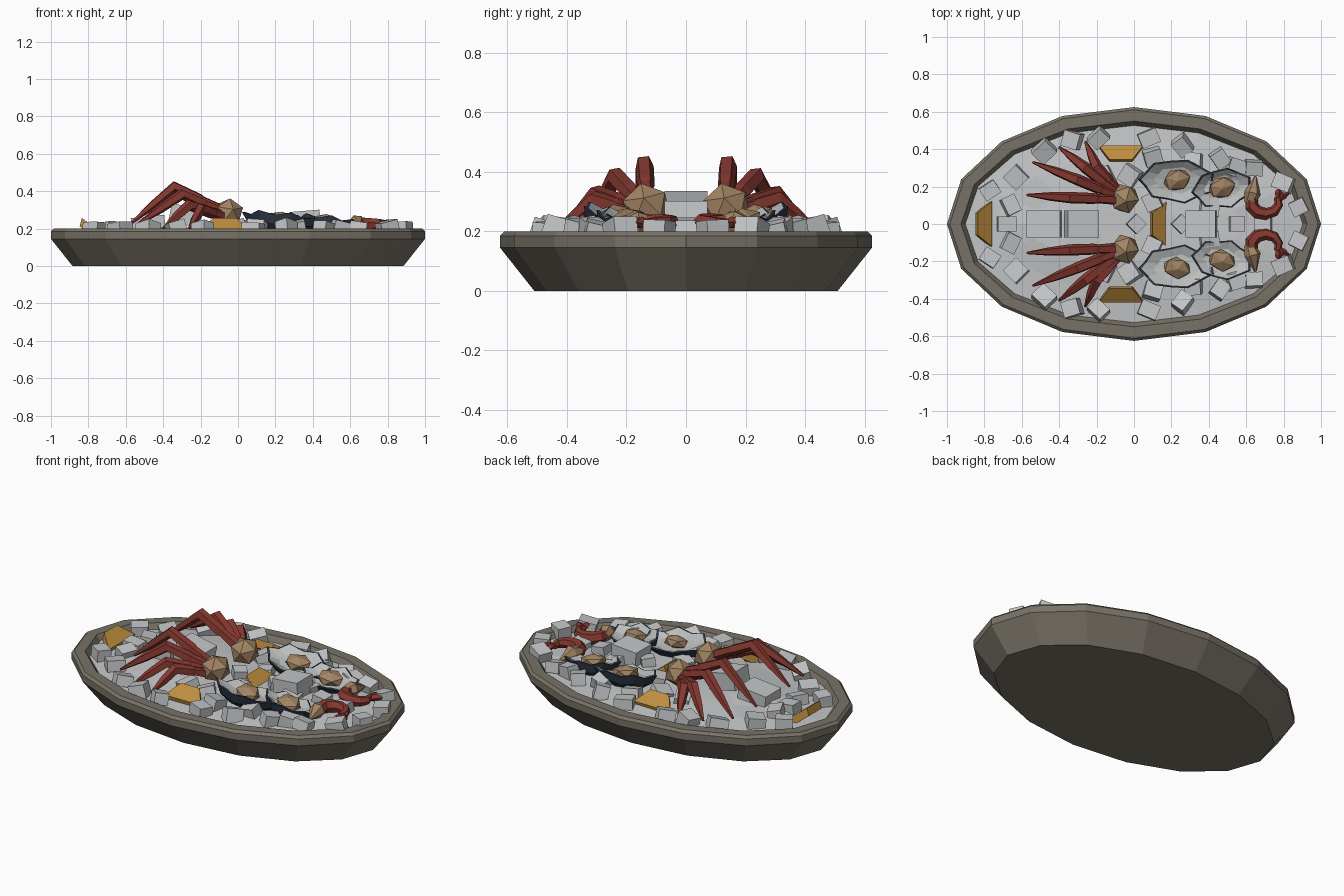
import bpy, bmesh, random
from math import sin, cos, pi, tau
from mathutils import Vector, Matrix, Euler

random.seed(4)
cube = bpy.data.objects.get("Cube")
if cube:
    bpy.data.objects.remove(cube)


def material(name, r, g, b):
    m = bpy.data.materials.new(name)
    m.use_nodes = True
    m.diffuse_color = (r, g, b, 1)
    m.node_tree.nodes["Principled BSDF"].inputs["Base Color"].default_value = (r, g, b, 1)
    return m


STONE = material("stone", .19, .17, .135)
ICE = material("ice", .55, .56, .57)
RED = material("cooked_red", .24, .04, .03)
TAN = material("tan_meat", .36, .23, .125)
GOLD = material("lemon_gold", .52, .27, .05)
NAVY = material("shell_navy", .026, .038, .06)
PEARL = material("shell_pearl", .5, .51, .51)


def finish(name, bm, mat):
    bmesh.ops.recalc_face_normals(bm, faces=bm.faces)
    me = bpy.data.meshes.new(name)
    bm.to_mesh(me)
    bm.free()
    me.materials.append(mat)
    ob = bpy.data.objects.new(name, me)
    bpy.context.collection.objects.link(ob)
    return ob


def loft(name, rings, mat, cap_start=True, cap_end=True):
    """Skin a list of equal-length point rings."""
    bm = bmesh.new()
    vs = [[bm.verts.new(p) for p in ring] for ring in rings]
    n = len(vs[0])
    for a, b in zip(vs, vs[1:]):
        for i in range(n):
            j = (i + 1) % n
            bm.faces.new((a[i], a[j], b[j], b[i]))
    if cap_start:
        bm.faces.new(vs[0])
    if cap_end:
        bm.faces.new(vs[-1])
    return finish(name, bm, mat)


def oval(inset, z, jitter=0):
    return [((1 - inset) * cos(i * tau / 16), (.625 - inset) * sin(i * tau / 16),
             z + random.uniform(-jitter, jitter)) for i in range(16)]


def limb(name, path, radii, mat, sides=5):
    """Tapered tube along a path."""
    pts = [Vector(p) for p in path]
    rings = []
    for i, p in enumerate(pts):
        d = (pts[min(i + 1, len(pts) - 1)] - pts[max(i - 1, 0)]).normalized()
        u = d.cross(Vector((.1, .2, 1))).normalized()
        v = u.cross(d)
        rings.append([p + radii[i] * (u * cos(k * tau / sides) + v * sin(k * tau / sides))
                      for k in range(sides)])
    return loft(name, rings, mat)


def lump(name, pos, size, mat, turn=0):
    bm = bmesh.new()
    bmesh.ops.create_icosphere(bm, subdivisions=1, radius=1)
    bm.transform(Matrix.LocRotScale(Vector(pos), Euler((.2, .1, turn)), Vector(size)))
    return finish(name, bm, mat)


def block(name, pos, size, rot):
    bm = bmesh.new()
    bmesh.ops.create_cube(bm, size=1)
    bm.transform(Matrix.LocRotScale(Vector(pos), Euler(rot), Vector(size)))
    return finish(name, bm, ICE)


# Platter: flared faceted bowl with a flat rim
loft("platter", [oval(.115, 0), oval(0, .145), oval(0, .185), oval(.015, .2),
                 oval(.075, .2), oval(.1, .16)], STONE, cap_end=False)

# Bed of crushed ice
loft("ice_bed", [oval(.098, .17), oval(.26, .185, .008), oval(.42, .2, .008),
                 oval(.56, .205)], ICE, cap_start=False)

# Large ice blocks along the middle
for x, z, sx, sy, sz, tilt in ((-.68, .2, .1, .08, .06, .1), (-.48, .225, .18, .145, .08, -.1),
                               (-.28, .27, .17, .145, .1, .2), (.36, .245, .16, .145, .1, -.08),
                               (.55, .205, .08, .08, .07, .15), (.69, .2, .09, .07, .06, -.15)):
    block("large_ice_block", (x, 0, z), (sx, sy, sz), (0, tilt, 0))
for x in (.01, .25):
    block("middle_ice_cube", (x, 0, .215), (.075, .075, .07), (.1, .1, pi / 4))

# Small ice cubes scattered on both sides
SPOTS = ((-.48, .39), (-.19, .46), (.08, .46), (.26, .42), (.46, .35), (.64, .3),
         (-.77, .18), (-.63, .25), (.88, .09), (-.02, .26), (-.66, .1), (.4, .08),
         (.32, .33), (-.33, .45), (.8, .22), (.1, .36), (.55, .3), (.1, .12), (-.15, .25))
for x, y in SPOTS:
    rot = [random.uniform(-.28, .28), random.uniform(-.28, .28), random.uniform(-.8, .8)]
    size = [random.uniform(.075, .105), random.uniform(.075, .1), random.uniform(.06, .085)]
    for s in (1, -1):
        block("ice_cube", (x, y * s, .2), size, (rot[0] * s, rot[1], rot[2] * s))


# Lemon wedges: half hexagons leaning back, face turned along the given direction
def wedge(x, y, out):
    out = Vector((*out, 0))
    side = Vector((-out.y, out.x, 0))
    base = Vector((x, y, .2))
    rise = Vector((0, 0, .55)) - out * .72
    face = [base + .12 * (side * cos(k * pi / 3) + rise * sin(k * pi / 3)) for k in range(4)]
    back = [p - out * .012 - Vector((0, 0, .045)) for p in face]
    loft("lemon_wedge", [face, back], GOLD)


for x, y, out in ((-.07, .42, (0, 1)), (-.07, -.42, (0, -1)),
                  (-.76, 0, (1, 0)), (.175, 0, (1, 0))):
    wedge(x, y, out)


# Oysters: scalloped dark shell, pale lining and a lump of meat
def oyster(x, y, z, length, width, turn, s):
    rot = Euler((.18 * s, .1, turn * s)).to_matrix()

    def ring(scale, h):
        pts = []
        for i in range(14):
            a = i * tau / 14
            wave = scale * (1 + (.07 if i % 2 else -.05))
            pts.append(Vector((x, y * s, z)) + rot @ Vector(
                (length * wave * cos(a), s * width * wave * sin(a) * (.85 + .15 * abs(sin(a))),
                 h + (.012 if i % 2 else -.006) * (scale > .8))))
        return pts
    loft("oyster_shell", [ring(.5, -.055), ring(.85, -.025), ring(1, .022), ring(.93, .024)],
         NAVY, cap_end=False)
    loft("oyster_lining", [ring(.93, .024), ring(.6, .004), ring(.3, 0)], PEARL, cap_start=False)
    lump("oyster_meat", (x, y * s, z + .018), (.08, .062, .038), TAN, .3 * s)


# Crab legs: start, raised knee, lowered tip
LEGS = (((-.07, .13, .29), (-.34, .14, .425), (-.57, .155, .23)),
        ((-.07, .14, .28), (-.30, .235, .385), (-.54, .33, .22)),
        ((-.07, .15, .27), (-.26, .3, .325), (-.4, .41, .2)),
        ((-.07, .16, .26), (-.2, .305, .305), (-.26, .44, .2)))

for s in (1, -1):
    oyster(.23, .235, .235, .2, .115, -.05, s)
    oyster(.47, .195, .222, .16, .105, .12, s)

    lump("crab_body", (-.05, .135 * s, .285), (.082, .085, .078), TAN)
    for a, knee, tip in LEGS:
        a, knee, tip = (Vector((p[0], p[1] * s, p[2])) for p in (a, knee, tip))
        limb("crab_leg", [a, a.lerp(knee, .45), a.lerp(knee, .52), knee,
                          knee.lerp(tip, .5), tip],
             [.032, .026, .031, .032, .024, .007], RED)

    # Curled prawn: body arc, tan head and split tail
    arc = [(.7 + .075 * cos(t), s * (.115 - .062 * sin(t)), .225)
           for t in [pi * (k / 6 * 1.25 - .15) for k in range(7)]]
    limb("prawn_body", arc, [.018, .024, .029, .033, .036, .037, .034], RED, 6)
    limb("prawn_head", [(.615, .11 * s, .225), (.635, .165 * s, .23), (.65, .255 * s, .215)],
         [.028, .044, .006], TAN, 6)
    for dx, dy in ((.83, .165), (.775, .2)):
        limb("prawn_tail", [(.772, .13 * s, .225), ((.772 + dx) / 2, (.14 + dy) / 2 * s, .23),
                            (dx, dy * s, .23)], [.014, .02, .004], RED, 4)
